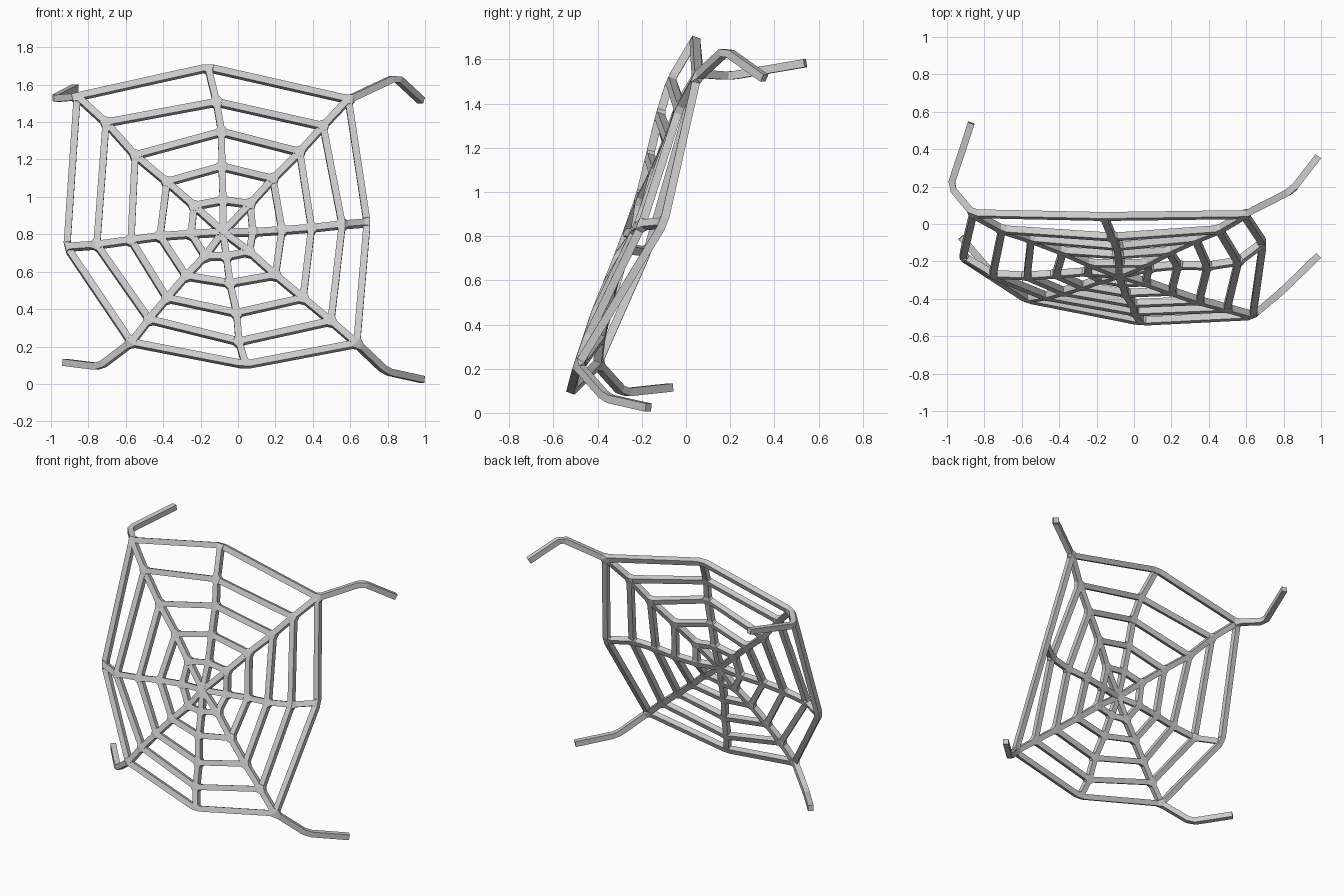
import bpy, bmesh
from mathutils import Vector as V

if "Cube" in bpy.data.objects:
    bpy.data.objects.remove(bpy.data.objects["Cube"])

HALF = 0.0185          # half thickness of a thread
TRIM = 0.027           # gap at each node, filled by a faceted joint
WEB_NORMAL = V((0, -0.93, 0.36))

HUB = V((-0.08, -0.27, 0.81))

# Each spoke lists its nodes from the inside out
SPOKES = [
    [(-.08, -.21, .98), (-.086, -.165, 1.16), (-.088, -.12, 1.345), (-.115, -.07, 1.505), (-.16, .04, 1.69)],
    [(.065, -.21, .96), (.187, -.145, 1.094), (.33, -.08, 1.238), (.455, -.03, 1.377), (.59, .05, 1.52)],
    [(.08, -.235, .81), (.235, -.22, .82), (.393, -.225, .832), (.557, -.2, .85), (.69, -.1, .86)],
    [(.06, -.31, .705), (.2, -.36, .58), (.348, -.41, .457), (.497, -.45, .334), (.635, -.49, .215)],
    [(-.062, -.315, .68), (-.043, -.37, .537), (-.007, -.425, .377), (.005, -.47, .225), (.04, -.52, .102)],
    [(-.176, -.295, .68), (-.278, -.33, .575), (-.38, -.36, .457), (-.475, -.385, .343), (-.57, -.4, .22)],
    [(-.25, -.255, .8), (-.417, -.268, .788), (-.572, -.278, .767), (-.755, -.27, .742), (-.915, -.175, .73)],
    [(-.235, -.21, .95), (-.38, -.145, 1.078), (-.55, -.08, 1.22), (-.706, -.03, 1.395), (-.86, .055, 1.535)],
]
SPOKES = [[V(p) for p in s] for s in SPOKES]

# Bent anchor threads: spoke index and the two outer points
ANCHORS = {
    1: [(.845, .18, 1.64), (.98, .355, 1.515)],
    3: [(.79, -.36, .067), (.985, -.17, .024)],
    5: [(-.74, -.285, .092), (-.925, -.07, .115)],
    7: [(-.982, .2, 1.525), (-.87, .54, 1.583)],
}

joints = {}            # node position -> thread corners meeting there


def add_hull(bm, points):
    verts = [bm.verts.new(p) for p in points]
    res = bmesh.ops.convex_hull(bm, input=verts)
    loose = {g for g in res["geom_interior"] + res["geom_unused"]
             if isinstance(g, bmesh.types.BMVert) and not g.link_faces}
    bmesh.ops.delete(bm, geom=list(loose), context='VERTS')


def add_thread(bm, a, b, normal, trim_a=True, trim_b=True):
    d = (b - a).normalized()
    side = d.cross(normal).normalized() * HALF
    up = side.cross(d).normalized() * HALF
    corners = []
    for node, sign, trim in ((a, 1, trim_a), (b, -1, trim_b)):
        c = node + d * sign * (TRIM if trim else 0)
        end = [c + side + up, c - side + up, c - side - up, c + side - up]
        if trim:
            joints.setdefault(tuple(node), []).extend(end)
        corners += end
    v = [bm.verts.new(p) for p in corners]
    for i in range(4):
        j = (i + 1) % 4
        bm.faces.new((v[i], v[j], v[4 + j], v[4 + i]))
    bm.faces.new(v[3::-1])
    bm.faces.new(v[4:])


def finish(bm, name):
    bmesh.ops.recalc_face_normals(bm, faces=bm.faces[:])
    me = bpy.data.meshes.new(name)
    bm.to_mesh(me)
    bm.free()
    bpy.context.collection.objects.link(bpy.data.objects.new(name, me))


# Spokes radiating from the hub
bm = bmesh.new()
for s in SPOKES:
    add_thread(bm, HUB, s[0], WEB_NORMAL, trim_a=False)
    for a, b in zip(s, s[1:]):
        add_thread(bm, a, b, WEB_NORMAL)
finish(bm, "web_spokes")

# Five rings linking neighbouring spokes
bm = bmesh.new()
for k in range(5):
    for i in range(8):
        add_thread(bm, SPOKES[i][k], SPOKES[(i + 1) % 8][k], WEB_NORMAL)
finish(bm, "web_rings")

# Anchor threads at the four corners
bm = bmesh.new()
for i, (mid, tip) in ANCHORS.items():
    add_thread(bm, SPOKES[i][-1], V(mid), V((0, 0, 1)))
    add_thread(bm, V(mid), V(tip), V((0, 0, 1)), trim_b=False)
finish(bm, "anchor_threads")

# Faceted joints where threads meet
bm = bmesh.new()
for pts in joints.values():
    add_hull(bm, pts)
finish(bm, "web_joints")
